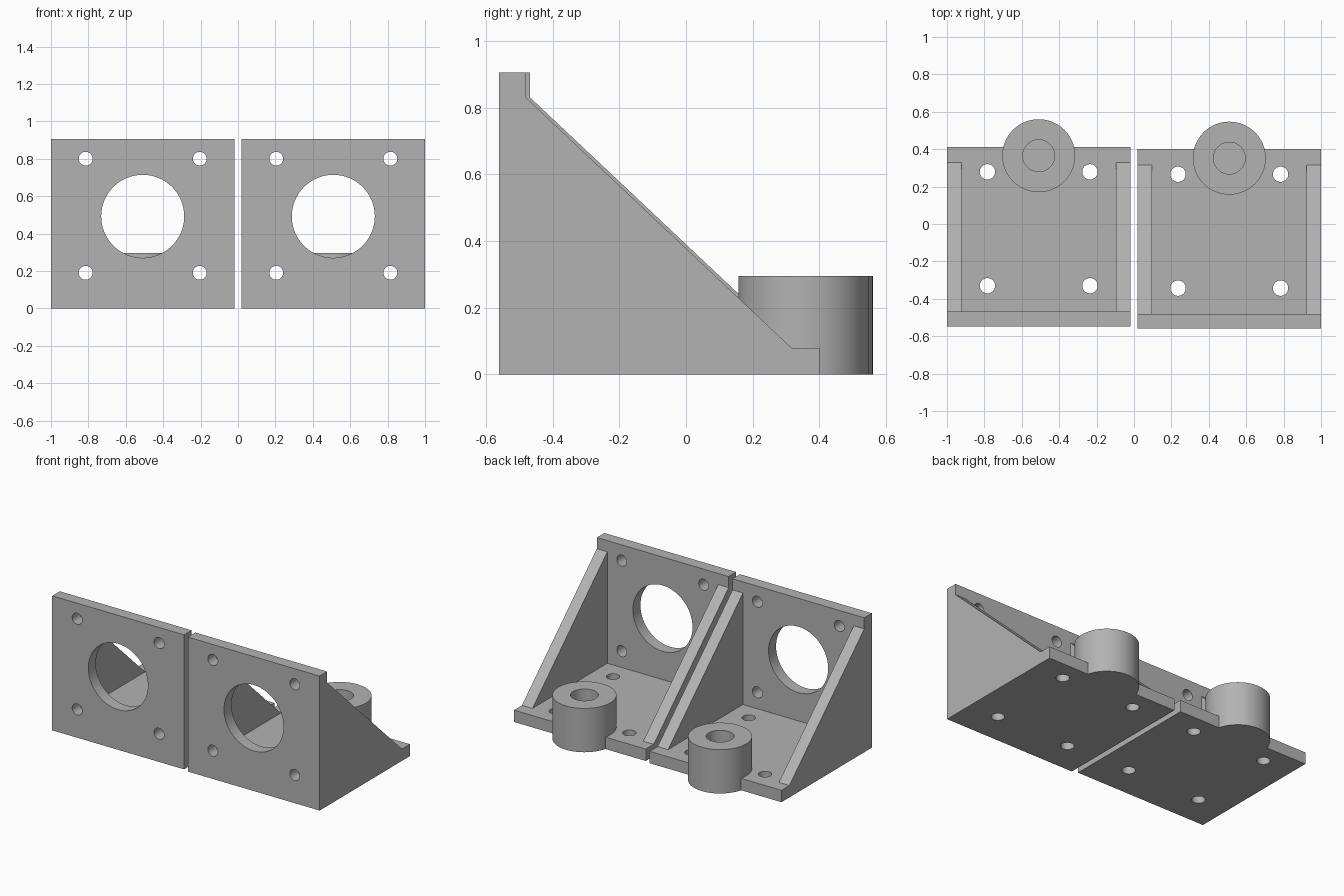
import bpy
import bmesh
from math import pi
from mathutils import Matrix, Vector

cube = bpy.data.objects.get("Cube")
if cube:
    bpy.data.objects.remove(cube, do_unlink=True)

grey = bpy.data.materials.new("plain grey")
grey.use_nodes = True
colour = (0.45, 0.45, 0.45, 1)
grey.diffuse_color = colour
grey.node_tree.nodes["Principled BSDF"].inputs["Base Color"].default_value = colour

WIDTH, HEIGHT, WALL, RIB = 0.981, 0.905, 0.08, 0.078
FRONT, BACK = -0.56, 0.40
BOSS_Y, BOSS_TOP = 0.352, 0.295


def add_object(name, bm):
    bmesh.ops.recalc_face_normals(bm, faces=bm.faces)
    mesh = bpy.data.meshes.new(name)
    bm.to_mesh(mesh)
    bm.free()
    mesh.materials.append(grey)
    obj = bpy.data.objects.new(name, mesh)
    bpy.context.collection.objects.link(obj)
    return obj


def add_cylinder(bm, centre, radius, depth, along_y=False):
    matrix = Matrix.Translation(centre)
    if along_y:
        matrix = matrix @ Matrix.Rotation(pi / 2, 4, "X")
    bmesh.ops.create_cone(bm, cap_ends=True, segments=64, radius1=radius,
                          radius2=radius, depth=depth, matrix=matrix)


def combine(target, tool, operation):
    mod = target.modifiers.new(operation.lower(), "BOOLEAN")
    mod.operation = operation
    mod.solver = "EXACT"
    mod.object = tool
    bpy.context.view_layer.objects.active = target
    bpy.ops.object.modifier_apply(modifier=mod.name)
    bpy.data.objects.remove(tool, do_unlink=True)


# Side profile of plate, sloping rib and base, extruded across the width
profile = [(FRONT, 0), (BACK, 0), (BACK, WALL), (0.316, WALL), (FRONT + WALL, 0.83),
           (FRONT + WALL, HEIGHT), (FRONT, HEIGHT)]
bm = bmesh.new()
face = bm.faces.new([bm.verts.new((-WIDTH / 2, y, z)) for y, z in profile])
side = bmesh.ops.extrude_face_region(bm, geom=[face])["geom"]
bmesh.ops.translate(bm, vec=(WIDTH, 0, 0),
                    verts=[v for v in side if isinstance(v, bmesh.types.BMVert)])
bracket = add_object("right_motor_bracket", bm)

# Pocket between the two ribs
bm = bmesh.new()
bmesh.ops.create_cube(bm, size=1)
bmesh.ops.scale(bm, vec=(WIDTH - 2 * RIB, 2, 2), verts=bm.verts)
bmesh.ops.translate(bm, vec=(0, FRONT + WALL + 1, WALL + 1), verts=bm.verts)
combine(bracket, add_object("pocket_cutter", bm), "DIFFERENCE")

# Round boss on the rear edge
bm = bmesh.new()
add_cylinder(bm, Vector((0, BOSS_Y, BOSS_TOP / 2)), 0.195, BOSS_TOP)
combine(bracket, add_object("boss", bm), "UNION")

# Large opening, screw holes and the blind bore
bm = bmesh.new()
add_cylinder(bm, Vector((0, FRONT + WALL / 2, 0.492)), 0.222, 0.2, True)
for x in (-1, 1):
    for z in (0.19, 0.80):
        add_cylinder(bm, Vector((x * 0.305, FRONT + WALL / 2, z)), 0.037, 0.2, True)
    for y in (-0.343, 0.266):
        add_cylinder(bm, Vector((x * 0.274, y, WALL / 2)), 0.041, 0.2)
add_cylinder(bm, Vector((0, BOSS_Y, WALL + 0.2)), 0.085, 0.4)
combine(bracket, add_object("hole_cutter", bm), "DIFFERENCE")

bpy.ops.object.select_all(action="DESELECT")
bracket.select_set(True)
bpy.context.view_layer.objects.active = bracket
bpy.ops.object.shade_smooth_by_angle(angle=pi / 6)

# Matching pair, the second set slightly further back
second = bracket.copy()
second.data = bracket.data.copy()
bpy.context.collection.objects.link(second)
bracket.name, second.name = "left_bracket", "right_bracket"
bracket.location = (1 - WIDTH / 2, 0, 0)
second.location = (WIDTH / 2 - 1, 0.013, 0)
